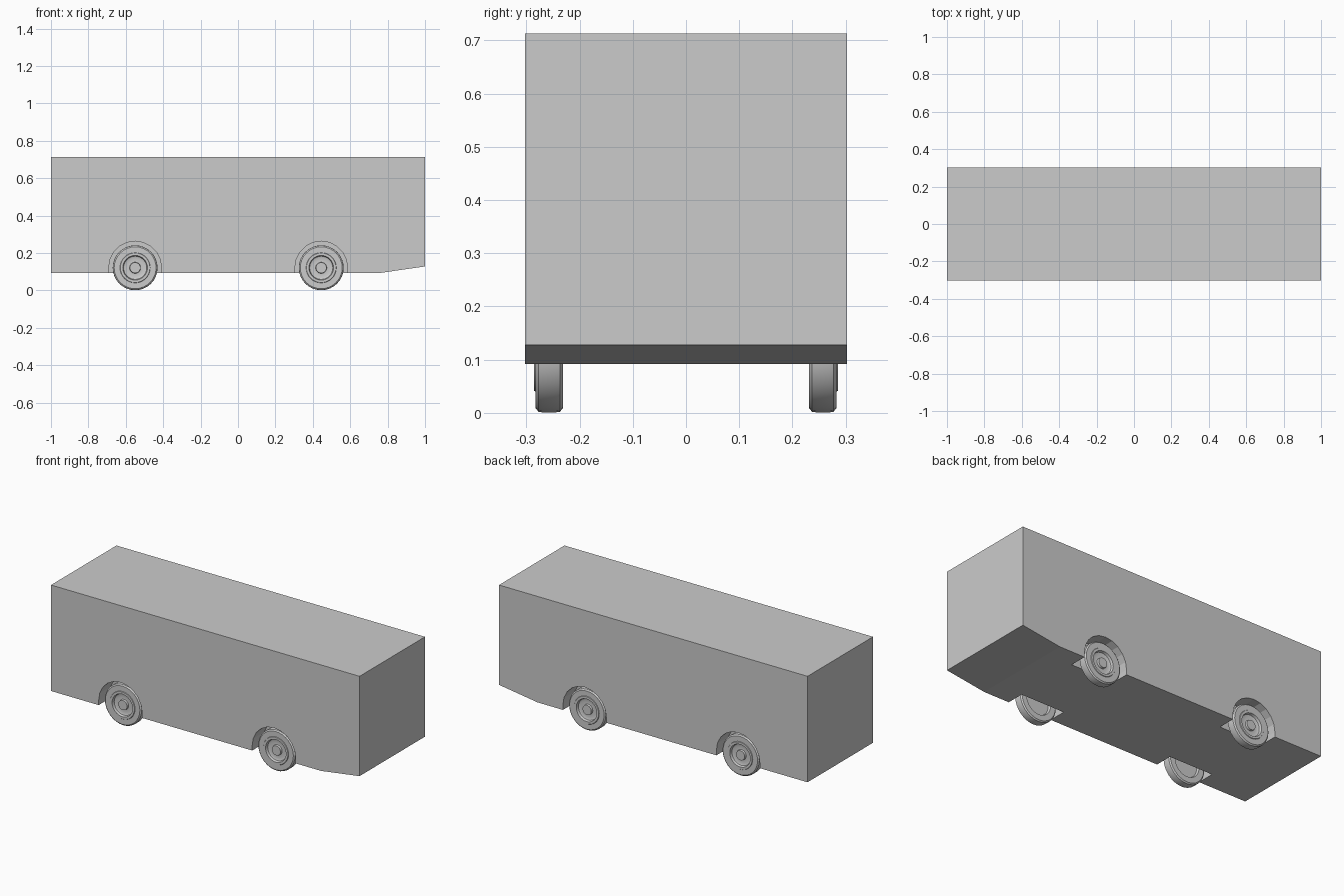
import bpy, bmesh, math
from mathutils import Matrix, Vector

if "Cube" in bpy.data.objects:
    bpy.data.objects.remove(bpy.data.objects["Cube"])

AXLES = (-0.55, 0.445)
AXLE_Z = 0.121
HALF_W = 0.303


def make_object(name, bm):
    bmesh.ops.recalc_face_normals(bm, faces=bm.faces[:])
    mesh = bpy.data.meshes.new(name)
    bm.to_mesh(mesh)
    bm.free()
    obj = bpy.data.objects.new(name, mesh)
    bpy.context.collection.objects.link(obj)
    return obj


def extrude_profile(name, points, y0, y1):
    """Extrude an (x, z) outline from y0 to y1."""
    bm = bmesh.new()
    face = bm.faces.new([bm.verts.new((x, y0, z)) for x, z in points])
    out = bmesh.ops.extrude_face_region(bm, geom=[face])
    verts = [v for v in out["geom"] if isinstance(v, bmesh.types.BMVert)]
    bmesh.ops.translate(bm, verts=verts, vec=(0, y1 - y0, 0))
    return make_object(name, bm)


def lathe_wheel(name, profile, x, side):
    """Spin a (radius, y) profile about the axle."""
    bm = bmesh.new()
    verts = [bm.verts.new((r, y, 0)) for r, y in profile]
    edges = [bm.edges.new(pair) for pair in zip(verts, verts[1:])]
    bmesh.ops.spin(bm, geom=verts + edges, cent=(0, 0, 0), axis=(0, 1, 0),
                   angle=math.tau, steps=32, use_duplicate=False)
    bmesh.ops.remove_doubles(bm, verts=bm.verts[:], dist=0.0001)
    bmesh.ops.transform(bm, verts=bm.verts[:], matrix=Matrix.Translation((x, 0, AXLE_Z))
                        @ Matrix.Diagonal((1, side, 1, 1)))
    obj = make_object(name, bm)
    bpy.ops.object.select_all(action='DESELECT')
    bpy.context.view_layer.objects.active = obj
    obj.select_set(True)
    bpy.ops.object.shade_smooth_by_angle(angle=math.radians(30))
    return obj


# Body shell with the sloped front overhang
body = extrude_profile("bus_body", [(-1, 0.092), (0.75, 0.092), (1, 0.128),
                                    (1, 0.713), (-1, 0.713)], -HALF_W, HALF_W)

# Wheel wells cut into each side
for x in AXLES:
    arch = [(x + 0.141 * math.cos(math.pi * i / 10),
             AXLE_Z + 0.142 * math.sin(math.pi * i / 10)) for i in range(11)]
    outline = [(x + 0.141, 0.0)] + arch + [(x - 0.141, 0.0)]
    for side in (-1, 1):
        cutter = extrude_profile("well_cutter", outline, side * 0.2, side * 0.4)
        cutter.hide_render = True
        mod = body.modifiers.new("well", 'BOOLEAN')
        mod.operation = 'DIFFERENCE'
        mod.solver = 'EXACT'
        mod.object = cutter
        bpy.context.view_layer.objects.active = body
        bpy.ops.object.modifier_apply(modifier=mod.name)
        bpy.data.objects.remove(cutter)

# Wheels: recessed back, rounded tyre, raised rim, dished disc and hub
profile = [(0, 0.245), (0.075, 0.245), (0.08, 0.231), (0.112, 0.231),
           (0.119, 0.237), (0.12, 0.245), (0.12, 0.27), (0.119, 0.277),
           (0.112, 0.283), (0.081, 0.283), (0.079, 0.286), (0.066, 0.286),
           (0.062, 0.272), (0.052, 0.268), (0.03, 0.27), (0.028, 0.282),
           (0, 0.282)]
for x, place in zip(AXLES, ("rear", "front")):
    for side, hand in ((-1, "right"), (1, "left")):
        lathe_wheel(f"{place}_{hand}_wheel", profile, x, side)
